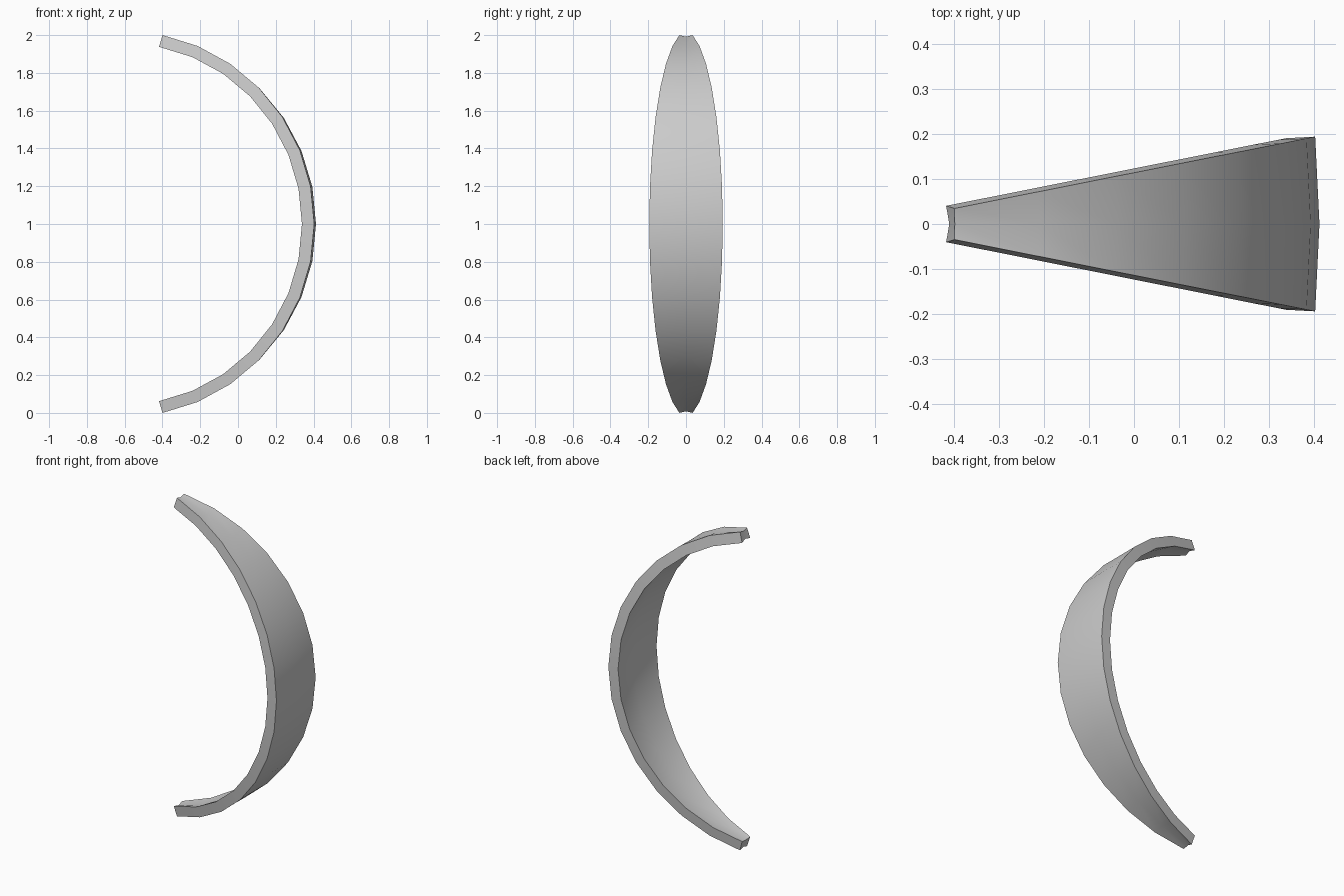
import bpy, bmesh
from math import radians, sin, cos
from mathutils import Vector

if "Cube" in bpy.data.objects:
    bpy.data.objects.remove(bpy.data.objects["Cube"])

R = 0.988                    # mid-surface sphere radius
CENTRE = Vector((-0.598, 0, 1))
STEP = radians(11.25)        # angle of one ring / one segment
RINGS = 7                    # rings above and below the equator
TILT = radians(8.2)          # lean of the two long rims


def direction(elev, az):
    return Vector((cos(elev) * cos(az), cos(elev) * sin(az), sin(elev)))


def shell_point(k, j, side):
    """Point on ring k, column j; side is +1 outer, -1 inner."""
    elev, az = k * STEP, j * STEP
    base = CENTRE + R * direction(elev, az)
    n_elev = elev if abs(k) < RINGS else radians(74.5) * (1 if k > 0 else -1)
    n = direction(n_elev, az)
    if j == 0:
        return base + side * 0.023 * n
    out = Vector((-sin(az), cos(az), 0)) * j
    return base + side * 0.0325 * (cos(TILT) * n - sin(TILT) * out)


bm = bmesh.new()
ks, js = range(-RINGS, RINGS + 1), (-1, 0, 1)
v = {(k, j, s): bm.verts.new(shell_point(k, j, s))
     for k in ks for j in js for s in (-1, 1)}


def quad(*keys):
    bm.faces.new([v[key] for key in keys])


# Outer and inner skins, then long rims
for k in range(-RINGS, RINGS):
    for s in (-1, 1):
        for j in (-1, 0):
            quad((k, j, s), (k, j + 1, s), (k + 1, j + 1, s), (k + 1, j, s))
    for j in (-1, 1):
        quad((k, j, -1), (k, j, 1), (k + 1, j, 1), (k + 1, j, -1))
# End caps
for k in (-RINGS, RINGS):
    for j in (-1, 0):
        quad((k, j, -1), (k, j + 1, -1), (k, j + 1, 1), (k, j, 1))

bmesh.ops.recalc_face_normals(bm, faces=bm.faces[:])
mesh = bpy.data.meshes.new("curved_peel_band")
bm.to_mesh(mesh)
bm.free()
band = bpy.data.objects.new("curved_peel_band", mesh)
bpy.context.collection.objects.link(band)
bpy.context.view_layer.objects.active = band
band.select_set(True)
bpy.ops.object.shade_smooth_by_angle(angle=radians(30))
